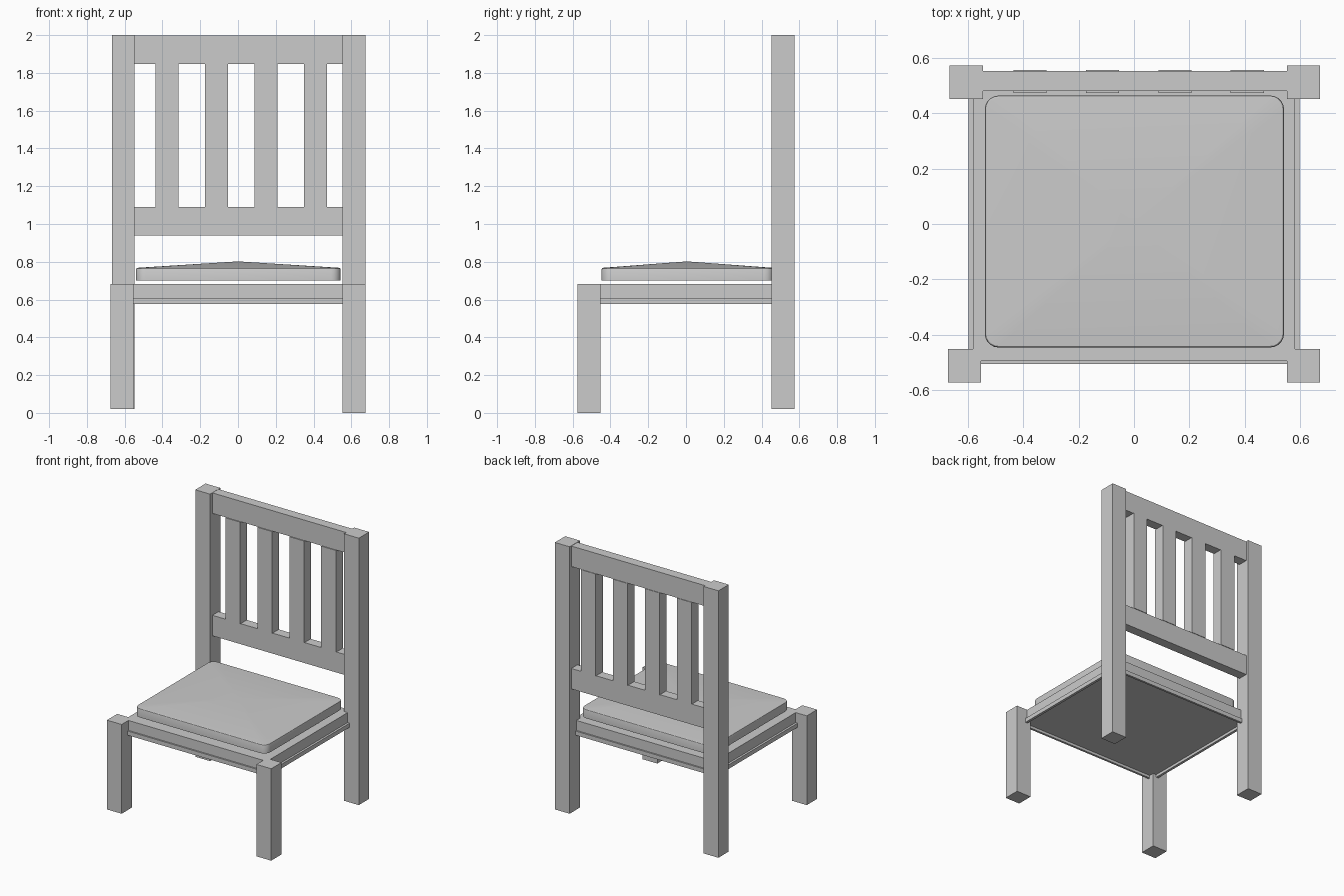
import bpy, bmesh, math

if "Cube" in bpy.data.objects:
    bpy.data.objects.remove(bpy.data.objects["Cube"])


def finish(name, bm):
    bmesh.ops.recalc_face_normals(bm, faces=bm.faces[:])
    mesh = bpy.data.meshes.new(name)
    bm.to_mesh(mesh)
    bm.free()
    obj = bpy.data.objects.new(name, mesh)
    bpy.context.collection.objects.link(obj)
    return obj


def box(name, x, y, z):
    """Box from (min, max) ranges."""
    bm = bmesh.new()
    bmesh.ops.create_cube(bm, size=1)
    for v in bm.verts:
        for i, (lo, hi) in enumerate((x, y, z)):
            v.co[i] = lo if v.co[i] < 0 else hi
    return finish(name, bm)


def rounded_ring(bm, x, y, r, z, steps=5):
    """Loop of vertices around a rounded rectangle."""
    ring = []
    corners = ((x[1], y[1], -1, -1), (x[0], y[1], 1, -1), (x[0], y[0], 1, 1), (x[1], y[0], -1, 1))
    for k, (cx, cy, sx, sy) in enumerate(corners):
        for s in range(steps + 1):
            a = math.pi / 2 * (k + s / steps)
            ring.append(bm.verts.new((cx + sx * r + r * math.cos(a),
                                      cy + sy * r + r * math.sin(a), z)))
    return ring


# Legs: the front right one reaches the floor, the others are slightly shorter
FRONT, BACK = (-0.574, -0.453), (0.453, 0.574)
box("front_leg_right", (0.553, 0.674), FRONT, (0, 0.682))
box("front_leg_left", (-0.674, -0.553), FRONT, (0.02, 0.682))
box("back_post_right", (0.553, 0.674), BACK, (0.02, 2.0))
box("back_post_left", (-0.668, -0.547), BACK, (0.02, 2.0))

# Backrest rails and slats
box("back_rail_top", (-0.55, 0.556), (0.482, 0.554), (1.846, 1.998))
box("back_rail_bottom", (-0.55, 0.556), (0.482, 0.554), (0.938, 1.09))
for i in range(4):
    cx = -0.376 + 0.262 * i
    box(f"back_slat_{i + 1}", (cx - 0.06, cx + 0.06), (0.475, 0.558), (1.09, 1.846))

# Seat slab with a thin lip hanging around its lower edge
box("seat", (-0.583, 0.583), (-0.495, 0.495), (0.597, 0.682))
LIP = (0.577, 0.608)
for side, s in (("left", -1), ("right", 1)):
    box(f"seat_lip_{side}", sorted((s * 0.58, s * 0.599)), (-0.506, 0.506), LIP)
for side, s in (("front", -1), ("back", 1)):
    box(f"seat_lip_{side}", (-0.58, 0.58), sorted((s * 0.49, s * 0.506)), LIP)

# Cushion with rounded corners, a soft rim and a gently peaked top
bm = bmesh.new()
rings = []
for inset, z in ((0.0, 0.702), (0.0, 0.759), (0.002, 0.765), (0.006, 0.768)):
    rings.append(rounded_ring(bm, (-0.54 + inset, 0.543 - inset),
                              (-0.447 + inset, 0.465 - inset), 0.05 - inset, z))
n = len(rings[0])
for lower, upper in zip(rings, rings[1:]):
    for i in range(n):
        j = (i + 1) % n
        bm.faces.new((lower[i], lower[j], upper[j], upper[i]))
bm.faces.new(rings[0][::-1])
apex = bm.verts.new((0, 0.005, 0.802))
for i in range(n):
    bm.faces.new((rings[-1][i], rings[-1][(i + 1) % n], apex))
cushion = finish("cushion", bm)
bpy.context.view_layer.objects.active = cushion
cushion.select_set(True)
bpy.ops.object.shade_smooth_by_angle(angle=math.radians(30))
